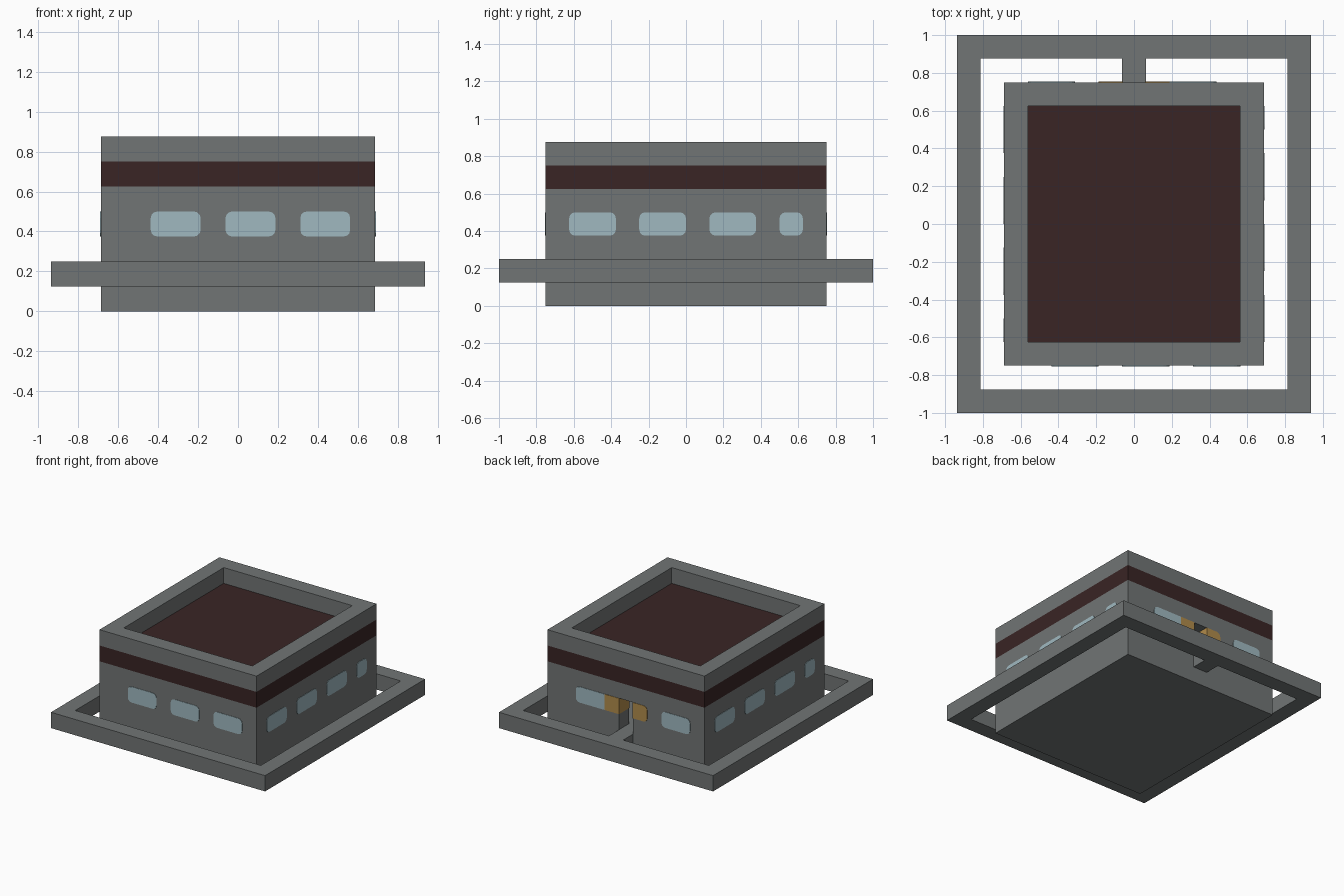
import bpy, bmesh, math
from mathutils import Matrix, Vector

U = 0.125        # one building block
PROUD = 0.025    # how far panes stand out of the wall, in blocks

old = bpy.data.objects.get("Cube")
if old:
    bpy.data.objects.remove(old, do_unlink=True)


def material(name, r, g, b):
    m = bpy.data.materials.new(name)
    m.use_nodes = True
    m.diffuse_color = (r, g, b, 1)
    m.node_tree.nodes["Principled BSDF"].inputs["Base Color"].default_value = (r, g, b, 1)
    return m


STONE = material("grey stone", 0.165, 0.178, 0.178)
BROWN = material("dark brown", 0.041, 0.018, 0.018)
GLASS = material("pale blue glass", 0.350, 0.485, 0.530)
AMBER = material("amber", 0.440, 0.260, 0.070)


def finish(name, bm, mat):
    bmesh.ops.recalc_face_normals(bm, faces=bm.faces)
    mesh = bpy.data.meshes.new(name)
    bm.to_mesh(mesh)
    bm.free()
    mesh.materials.append(mat)
    obj = bpy.data.objects.new(name, mesh)
    bpy.context.collection.objects.link(obj)
    return obj


def box(name, lo, hi, mat):
    """Box between two corners given in blocks."""
    lo, hi = Vector(lo) * U, Vector(hi) * U
    bm = bmesh.new()
    bmesh.ops.create_cube(bm, size=1)
    bmesh.ops.transform(bm, verts=bm.verts, matrix=Matrix.Translation((lo + hi) / 2)
                        @ Matrix.Diagonal((*(hi - lo), 1)))
    return finish(name, bm, mat)


def slab(name, hx, hy, z0, z1, mat):
    return box(name, (-hx, -hy, z0), (hx, hy, z1), mat)


def cut(obj, cutter):
    cutter.hide_render = True
    mod = obj.modifiers.new("cut", "BOOLEAN")
    mod.operation = "DIFFERENCE"
    mod.solver = "EXACT"
    mod.object = cutter
    bpy.context.view_layer.objects.active = obj
    bpy.ops.object.modifier_apply(modifier=mod.name)
    bpy.data.objects.remove(cutter, do_unlink=True)


def pane(name, u0, u1, turn, dist, mat, round_left=True, round_right=True):
    """Pane through the wall, with rounded corners on the chosen ends."""
    z0, z1, rad = 3, 4, 0.26
    corners = [(u1, z1, -1, -1, 0, round_right), (u0, z1, 1, -1, 90, round_left),
               (u0, z0, 1, 1, 180, round_left), (u1, z0, -1, 1, 270, round_right)]
    bm = bmesh.new()
    verts = []
    for u, z, su, sz, start, rounded in corners:
        r = rad if rounded else 0
        for step in (0, 30, 60, 90) if rounded else (0,):
            a = math.radians(start + step)
            verts.append(bm.verts.new((u + su * r + r * math.cos(a), -dist - PROUD,
                                       z + sz * r + r * math.sin(a))))
    face = bm.faces.new(verts)
    grown = bmesh.ops.extrude_face_region(bm, geom=[face])["geom"]
    bmesh.ops.translate(bm, vec=(0, 1 + 2 * PROUD, 0),
                        verts=[g for g in grown if isinstance(g, bmesh.types.BMVert)])
    bmesh.ops.transform(bm, verts=bm.verts, matrix=Matrix.Scale(U, 4)
                        @ Matrix.Rotation(math.radians(turn), 4, "Z"))
    return finish(name, bm, mat)


# Hollow building with a doorway at the back
walls = slab("walls", 5.5, 6, 0, 5, STONE)
cut(walls, slab("room_cutter", 4.5, 5, 2, 6, STONE))
cut(walls, box("door_cutter", (-0.5, 4.5, 2), (0.5, 7, 4), STONE))

# Roof slab and parapet
slab("roof_slab", 5.5, 6, 5, 6, BROWN)
parapet = slab("parapet", 5.5, 6, 6, 7, STONE)
cut(parapet, slab("parapet_cutter", 4.5, 5, 5, 8, STONE))

# Surrounding walkway and its bridge to the door
walkway = slab("walkway", 7.5, 8, 1, 2, STONE)
cut(walkway, slab("walkway_cutter", 6.5, 7, 0, 3, STONE))
box("bridge", (-0.5, 6, 1), (0.5, 7, 2), STONE)

# Front and side windows
for i, u in enumerate((-3.5, -0.5, 2.5)):
    pane(f"front_window_{i + 1}", u, u + 2, 0, 6, GLASS)
for side, turn in (("left", 90), ("right", 270)):
    for i, (u0, u1) in enumerate(((-5, -3), (-2, 0), (1, 3), (4, 5))):
        pane(f"{side}_window_{i + 1}", u0, u1, turn, 5.5, GLASS)

# Back windows and the amber blocks beside the door
pane("back_window_1", -3.5, -1.5, 180, 6, GLASS, round_right=False)
pane("back_window_2", 2.5, 4.5, 180, 6, GLASS)
pane("door_block_1", -1.5, -0.5 + PROUD, 180, 6, AMBER, False, False)
pane("door_block_2", 0.5 - PROUD, 1.5, 180, 6, AMBER, round_left=False)
